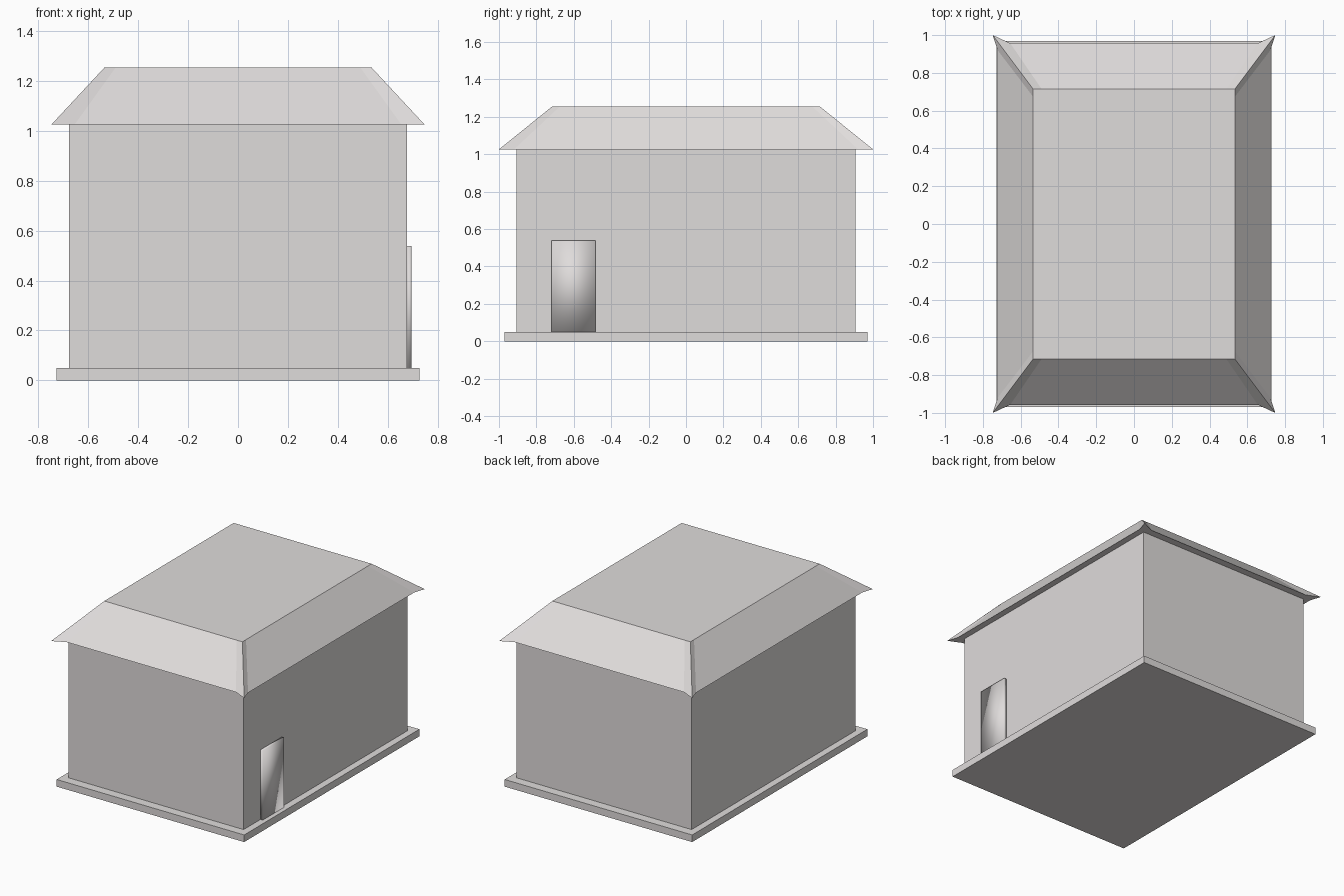
import bpy, bmesh

cube = bpy.data.objects.get("Cube")
if cube:
    bpy.data.objects.remove(cube, do_unlink=True)

# One pale grey for the whole building
grey = bpy.data.materials.new("pale_grey")
grey.use_nodes = True
colour = (0.74, 0.715, 0.71, 1)
grey.diffuse_color = colour
grey.node_tree.nodes["Principled BSDF"].inputs["Base Color"].default_value = colour


def add_object(name, bm, smooth=False):
    bmesh.ops.recalc_face_normals(bm, faces=bm.faces)
    for face in bm.faces:
        face.smooth = smooth
    mesh = bpy.data.meshes.new(name)
    bm.to_mesh(mesh)
    bm.free()
    mesh.materials.append(grey)
    obj = bpy.data.objects.new(name, mesh)
    bpy.context.collection.objects.link(obj)
    return obj


def add_box(name, low, high, smooth=False):
    bm = bmesh.new()
    bmesh.ops.create_cube(bm, size=1)
    for v in bm.verts:
        v.co = [(a + b) / 2 + c * (b - a) for a, b, c in zip(low, high, v.co)]
    return add_object(name, bm, smooth)


def corner_ring(bm, side, tip, end, z):
    """Mirror three corner points into all four quadrants, in loop order."""
    ring = []
    for sx, sy in ((1, 1), (-1, 1), (-1, -1), (1, -1)):
        points = [side, tip, end]
        if sx * sy < 0:
            points.reverse()
        ring += [bm.verts.new((sx * x, sy * y, z)) for x, y in points]
    return ring


# Base slab and walls
add_box("base_slab", (-0.727, -0.97, 0), (0.727, 0.97, 0.05))
add_box("walls", (-0.678, -0.906, 0.05), (0.678, 0.906, 1.026))

# Door plate on the left wall, softly shaded
add_box("door", (0.678, -0.72, 0.05), (0.696, -0.485, 0.538), smooth=True)

# Flat-topped hipped roof whose eave corners flare outward
bm = bmesh.new()
eaves = corner_ring(bm, (0.722, 0.92), (0.748, 1.0), (0.655, 0.957), 1.026)
crown = corner_ring(bm, (0.535, 0.675), (0.535, 0.716), (0.49, 0.716), 1.255)
bm.faces.new(eaves)
bm.faces.new(crown)
for i in range(len(eaves)):
    j = (i + 1) % len(eaves)
    bm.faces.new((eaves[i], eaves[j], crown[j], crown[i]))
add_object("roof", bm)
